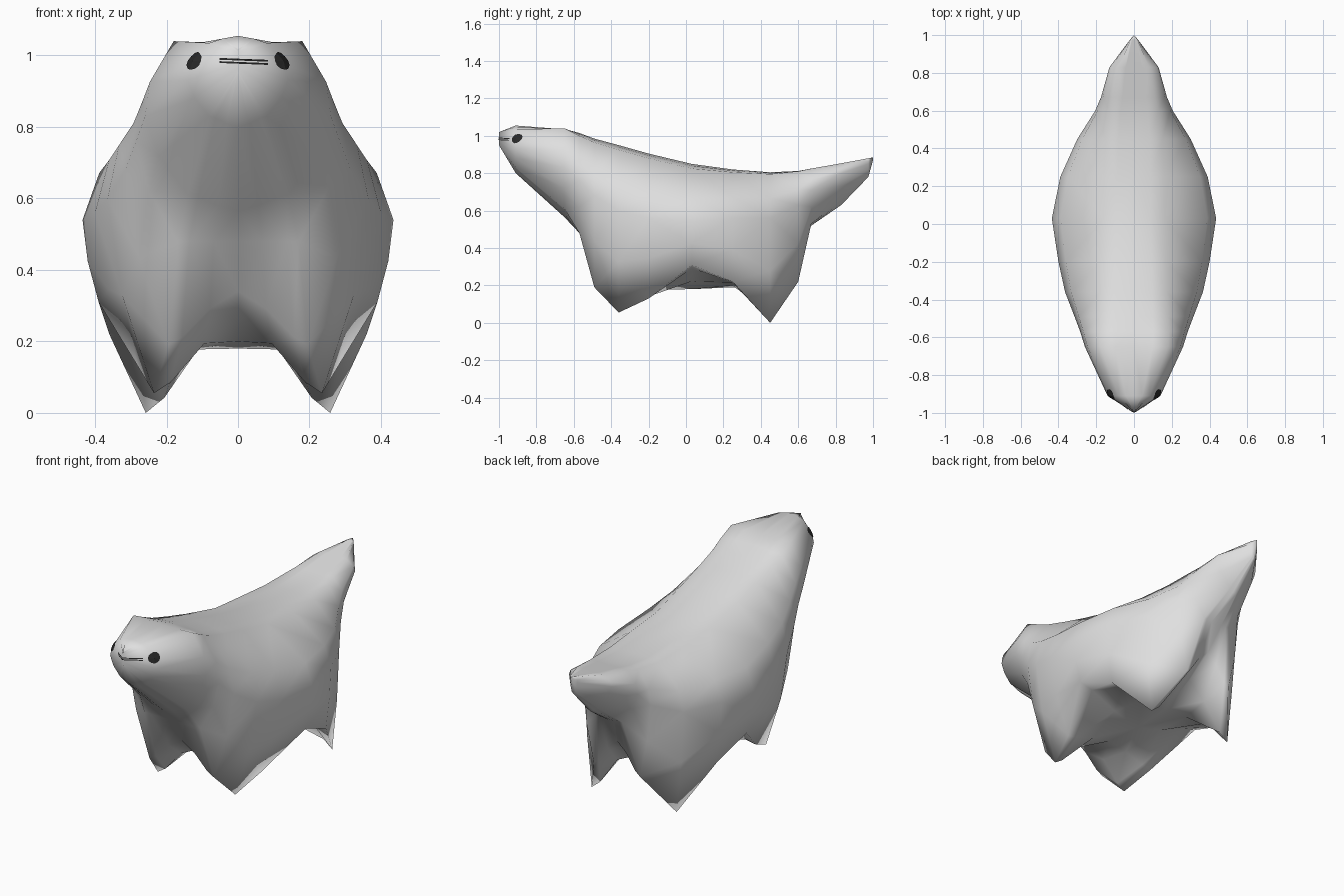
import bpy, bmesh, math
from mathutils import Vector
from mathutils.bvhtree import BVHTree

if "Cube" in bpy.data.objects:
    bpy.data.objects.remove(bpy.data.objects["Cube"])


def material(name, v):
    m = bpy.data.materials.new(name)
    m.diffuse_color = (v, v, v, 1)
    m.use_nodes = True
    m.node_tree.nodes["Principled BSDF"].inputs["Base Color"].default_value = m.diffuse_color
    return m


grey = material("soft_grey", 0.74)
dark = material("dark_face_detail", 0.022)

# Body stations, front to back:
# y, back z, shoulder x z, widest x z, lower edge / foot x z, belly z
STATIONS = [
    (-1.00, 1.02, 0.00, 1.01, 0.00, 0.98, 0.00, 0.955, 0.95),
    (-0.91, 1.055, 0.08, 1.035, 0.14, 0.93, 0.08, 0.83, 0.80),
    (-0.65, 1.035, 0.18, 1.04, 0.26, 0.83, 0.14, 0.61, 0.565),
    (-0.57, 1.015, 0.185, 1.00, 0.285, 0.76, 0.17, 0.48, 0.48),
    (-0.49, 0.985, 0.18, 0.965, 0.315, 0.68, 0.195, 0.19, 0.34),
    (-0.36, 0.95, 0.175, 0.925, 0.365, 0.60, 0.235, 0.055, 0.26),
    (-0.20, 0.905, 0.17, 0.88, 0.40, 0.56, 0.28, 0.13, 0.20),
    (0.03, 0.85, 0.16, 0.825, 0.435, 0.54, 0.39, 0.31, 0.18),
    (0.25, 0.82, 0.16, 0.805, 0.39, 0.56, 0.36, 0.22, 0.19),
    (0.45, 0.805, 0.15, 0.795, 0.30, 0.56, 0.258, 0.00, 0.28),
    (0.60, 0.812, 0.13, 0.81, 0.205, 0.63, 0.14, 0.22, 0.38),
    (0.67, 0.825, 0.11, 0.825, 0.175, 0.71, 0.08, 0.53, 0.52),
    (0.83, 0.853, 0.08, 0.853, 0.13, 0.80, 0.045, 0.66, 0.63),
    (0.975, 0.88, 0.018, 0.88, 0.022, 0.85, 0.012, 0.79, 0.78),
    (1.00, 0.885, 0.00, 0.882, 0.00, 0.878, 0.00, 0.872, 0.87),
]


def half_ring(y, top, sx, sz, wx, wz, fx, fz, bz):
    mix = lambda a, b, t: a + (b - a) * t
    pts = [(0, top), (sx * 0.55, mix(top, sz, 0.4)), (sx, sz),
           (mix(sx, wx, 0.83), mix(sz, wz, 0.54)), (wx, wz),
           (mix(wx, fx, 0.32), mix(wz, fz, 0.5)), (fx, fz),
           (fx * 0.8, mix(fz, bz, 0.15)), (fx * 0.4, mix(fz, bz, 0.68)), (0, bz)]
    return [Vector((x, y, z)) for x, z in pts]


# Body with head, legs and tail as one continuous skin
bm = bmesh.new()
rings = []
for s in STATIONS:
    half = half_ring(*s)
    other = [Vector((-p.x, p.y, p.z)) for p in half[-2:0:-1]]
    rings.append([bm.verts.new(p) for p in half + other])
for a, b in zip(rings, rings[1:]):
    n = len(a)
    for i in range(n):
        j = (i + 1) % n
        bm.faces.new((a[i], a[j], b[j], b[i]))
bmesh.ops.remove_doubles(bm, verts=bm.verts, dist=0.0005)
bmesh.ops.recalc_face_normals(bm, faces=bm.faces)
bmesh.ops.triangulate(bm, faces=bm.faces)
for f in bm.faces:
    f.smooth = True
skin = BVHTree.FromBMesh(bm)
mesh = bpy.data.meshes.new("body")
bm.to_mesh(mesh)
bm.free()
mesh.materials.append(grey)
bpy.context.collection.objects.link(bpy.data.objects.new("body", mesh))


def project(p, direction):
    hit, normal, _, _ = skin.ray_cast(p - direction * 2, direction)
    return hit - direction * 0.004


def plate(name, points, faces):
    me = bpy.data.meshes.new(name)
    me.from_pydata([tuple(p) for p in points], [], faces)
    me.materials.append(dark)
    bpy.context.collection.objects.link(bpy.data.objects.new(name, me))


# Eyes: small discs laid on the sides of the head
for side, name in ((1, "eye_right"), (-1, "eye_left")):
    d = Vector((-side, 1, 0)).normalized()
    u = Vector((-d.y, d.x, 0))
    c = Vector((0.118 * side, -0.9, 0.985))
    pts = [project(c, d)]
    for i in range(12):
        a = i * math.tau / 12
        pts.append(project(c + u * 0.032 * math.cos(a) + Vector((0, 0, 0.025 * math.sin(a))), d))
    plate(name, pts, [(1 + (i + 1) % 12, 1 + i, 0) for i in range(12)])

# Mouth: two thin bars wrapped around the nose
for k, z in enumerate((0.979, 0.988)):
    xs = [-0.052 + 0.136 * i / 16 for i in range(17)]
    pts = [project(Vector((x, -1, z - 0.04 * (x + 0.05) + h)), Vector((0, 1, 0)))
           for h in (0, 0.005) for x in xs]
    plate("mouth_line_%d" % k, pts, [(i, i + 1, i + 18, i + 17) for i in range(16)])
